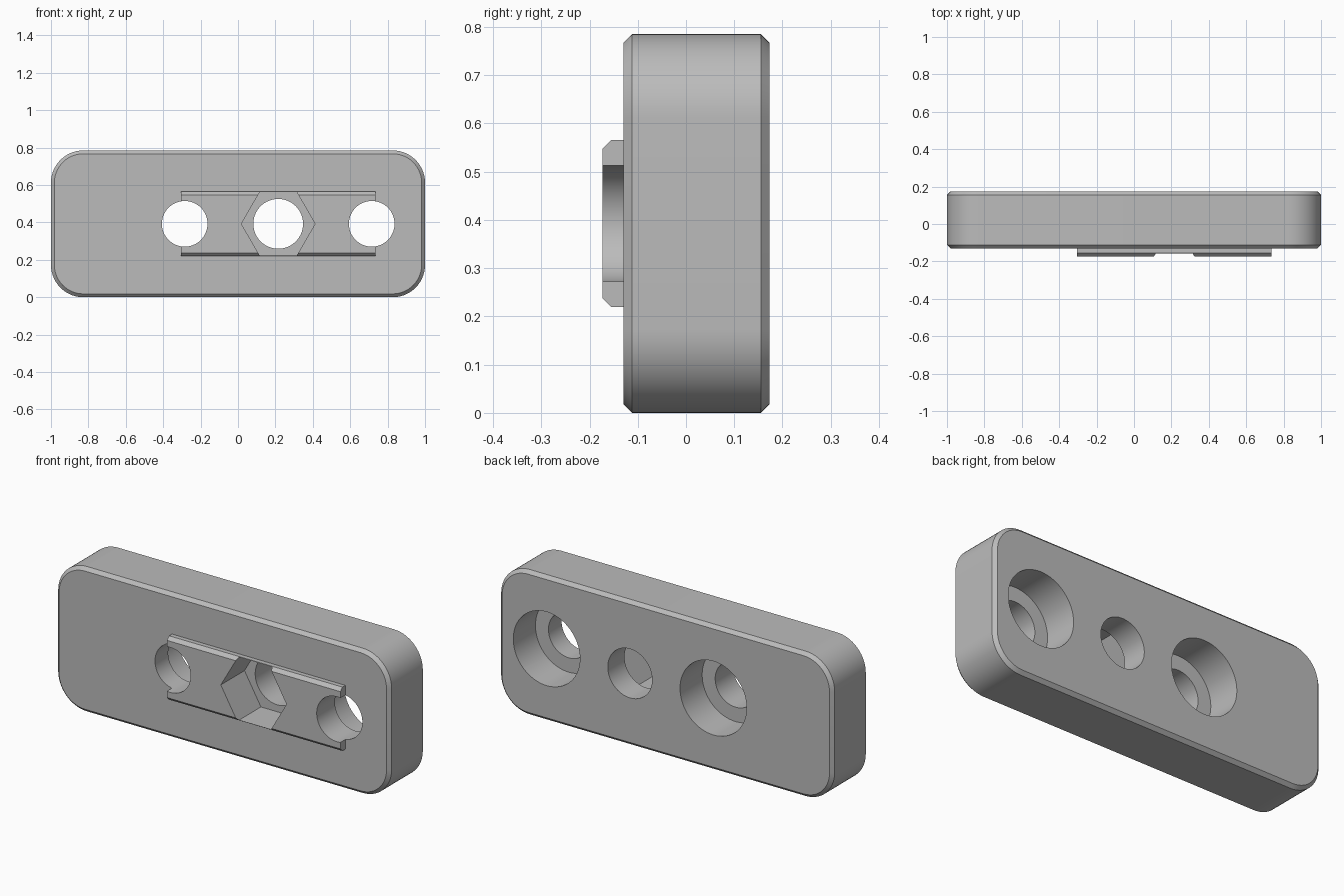
import bpy, bmesh, math
from mathutils import Matrix

cube = bpy.data.objects.get("Cube")
if cube:
    bpy.data.objects.remove(cube, do_unlink=True)

MID_Z = 0.3925
BACK, FACE, KEY_FACE = 0.173, -0.13, -0.173
KEY_X = 0.215
CHAMFER = 0.018

grey = bpy.data.materials.new("grey")
grey.use_nodes = True
colour = (0.5, 0.5, 0.5, 1)
grey.diffuse_color = colour
grey.node_tree.nodes["Principled BSDF"].inputs["Base Color"].default_value = colour


def add_object(name, bm):
    bmesh.ops.recalc_face_normals(bm, faces=bm.faces)
    mesh = bpy.data.meshes.new(name)
    bm.to_mesh(mesh)
    bm.free()
    mesh.materials.append(grey)
    obj = bpy.data.objects.new(name, mesh)
    bpy.context.collection.objects.link(obj)
    return obj


def box(bm, x, width, height, y0, y1):
    m = Matrix.Translation((x, (y0 + y1) / 2, MID_Z)) @ Matrix.Diagonal((width, y1 - y0, height, 1))
    bmesh.ops.create_cube(bm, size=1, matrix=m)


def cutter(name, x, radius, y0, y1, sides=64):
    bm = bmesh.new()
    m = Matrix.Translation((x, (y0 + y1) / 2, MID_Z)) @ Matrix.Rotation(math.pi / 2, 4, 'X')
    # The hexagon needs its corners pointing along x
    m = m @ Matrix.Rotation(math.pi / 2, 4, 'Z')
    bmesh.ops.create_cone(bm, cap_ends=True, segments=sides, radius1=radius,
                          radius2=radius, depth=y1 - y0, matrix=m)
    if sides == 6:
        far = max(bm.verts, key=lambda v: v.co.x).co
        if abs(far.z - MID_Z) > 0.01:
            bmesh.ops.rotate(bm, verts=bm.verts, cent=(x, 0, MID_Z),
                             matrix=Matrix.Rotation(math.pi / 6, 3, 'Y'))
    obj = add_object(name, bm)
    obj.hide_render = True
    return obj


def boolean(obj, other, operation):
    mod = obj.modifiers.new(other.name, 'BOOLEAN')
    mod.operation = operation
    mod.solver = 'EXACT'
    mod.object = other
    bpy.context.view_layer.objects.active = obj
    bpy.ops.object.modifier_apply(modifier=mod.name)
    bpy.data.objects.remove(other, do_unlink=True)


# Body: rounded corners, then chamfered front and back rims
bm = bmesh.new()
box(bm, 0, 2, 2 * MID_Z, FACE, BACK)
corners = [e for e in bm.edges if abs(e.verts[0].co.y - e.verts[1].co.y) > 0.1]
bmesh.ops.bevel(bm, geom=corners, offset=0.173, segments=14, profile=0.5, affect='EDGES')
rims = [e for e in bm.edges if abs(e.verts[0].co.y - e.verts[1].co.y) < 0.001]
bmesh.ops.bevel(bm, geom=rims, offset=CHAMFER, segments=1, affect='EDGES')
body = add_object("mounting_block", bm)

# Raised key with chamfered long front edges
bm = bmesh.new()
box(bm, KEY_X, 1.04, 0.346, KEY_FACE, FACE + 0.05)
long_edges = [e for e in bm.edges if all(v.co.y < FACE for v in e.verts)
              and abs(e.verts[0].co.x - e.verts[1].co.x) > 0.5]
bmesh.ops.bevel(bm, geom=long_edges, offset=CHAMFER, segments=1, affect='EDGES')
boolean(body, add_object("raised_key", bm), 'UNION')

# Nut pocket, centre hole and two counterbored screw holes
boolean(body, cutter("nut_pocket", KEY_X, 0.197, -0.3, 0.03, 6), 'DIFFERENCE')
boolean(body, cutter("centre_hole", KEY_X, 0.133, -0.3, 0.3), 'DIFFERENCE')
for side in (-1, 1):
    x = KEY_X + side * 0.5
    boolean(body, cutter("screw_hole", x, 0.122, -0.3, 0.3), 'DIFFERENCE')
    boolean(body, cutter("counterbore", x, 0.2, BACK - 0.19, 0.3), 'DIFFERENCE')

bpy.ops.object.select_all(action='DESELECT')
body.select_set(True)
bpy.context.view_layer.objects.active = body
bpy.ops.object.shade_smooth_by_angle(angle=math.radians(30))
